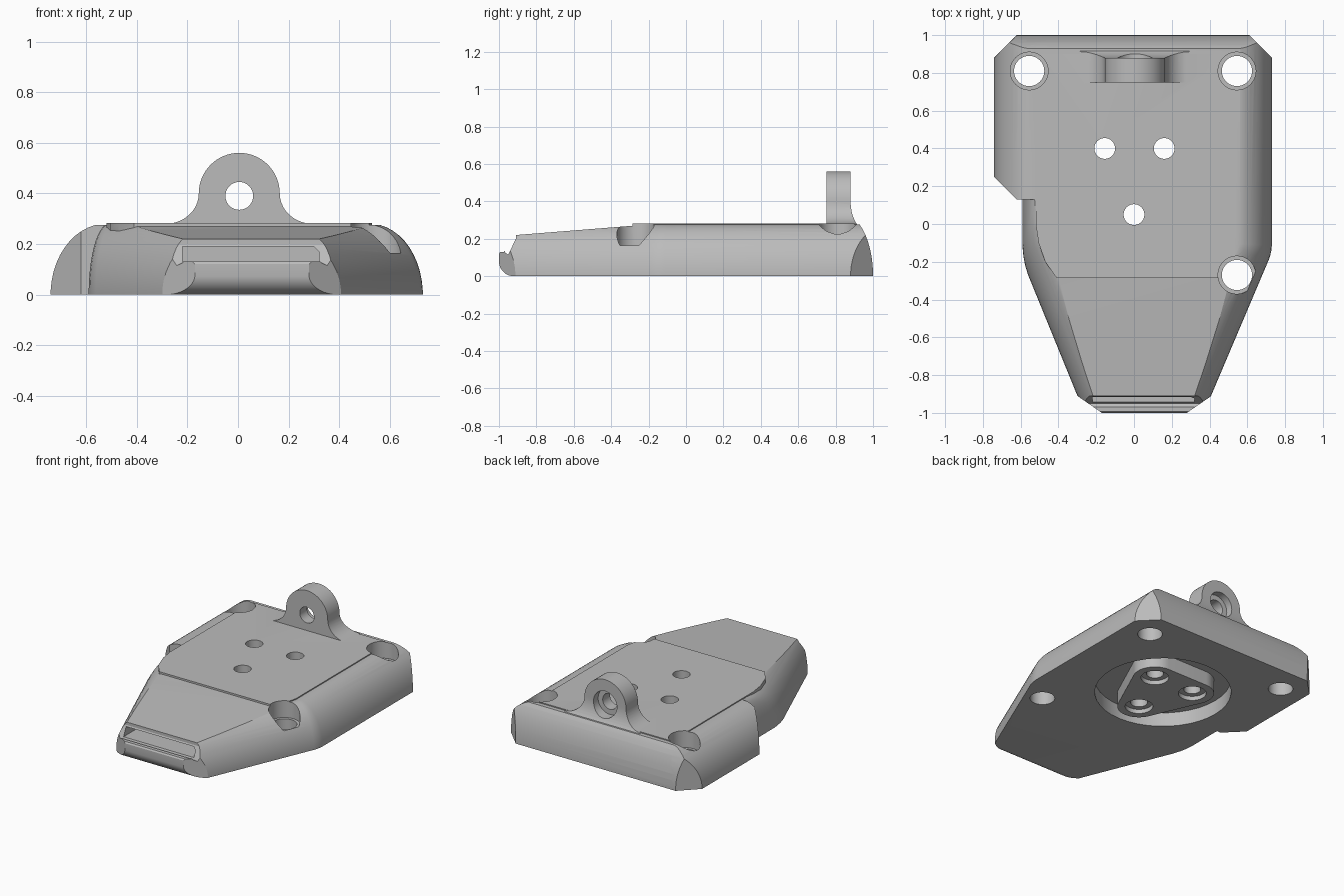
import bpy, bmesh
from math import sin, cos, pi, radians
from mathutils import Vector

if "Cube" in bpy.data.objects:
    bpy.data.objects.remove(bpy.data.objects["Cube"])

grey = bpy.data.materials.new("plain grey")
grey.use_nodes = True
grey.diffuse_color = (0.5, 0.5, 0.5, 1)
grey.node_tree.nodes["Principled BSDF"].inputs["Base Color"].default_value = (0.5, 0.5, 0.5, 1)

TOP = 0.275
SMOOTH = 12


def to_object(bm, name):
    bmesh.ops.recalc_face_normals(bm, faces=bm.faces)
    mesh = bpy.data.meshes.new(name)
    bm.to_mesh(mesh)
    bm.free()
    mesh.materials.append(grey)
    ob = bpy.data.objects.new(name, mesh)
    bpy.context.collection.objects.link(ob)
    return ob


def prism(name, points, place, low, high):
    """Extrude a 2D outline; place(u, v, w) maps it into space."""
    bm = bmesh.new()
    face = bm.faces.new([bm.verts.new(place(u, v, low)) for u, v in points])
    new = bmesh.ops.extrude_face_region(bm, geom=[face])["geom"]
    shift = Vector(place(0, 0, high)) - Vector(place(0, 0, low))
    bmesh.ops.translate(bm, vec=shift, verts=[g for g in new if isinstance(g, bmesh.types.BMVert)])
    return to_object(bm, name)


def along_z(u, v, w):
    return (u, v, w)


def along_y(u, v, w):
    return (u, w, v)


def along_x(u, v, w):
    return (w, u, v)


def arc(cx, cy, rx, ry, start, end, n=16):
    return [(cx + rx * cos(radians(start + (end - start) * i / n)),
             cy + ry * sin(radians(start + (end - start) * i / n))) for i in range(n + 1)]


def disc(x, y, r):
    return arc(x, y, r, r, 0, 360, 40)[:-1]


def combine(target, tool, operation):
    mod = target.modifiers.new("combine", 'BOOLEAN')
    mod.operation = operation
    mod.solver = 'EXACT'
    mod.object = tool
    bpy.context.view_layer.objects.active = target
    bpy.ops.object.modifier_apply(modifier=mod.name)
    bpy.data.objects.remove(tool)


def block(x0, x1, y0, y1):
    bm = bmesh.new()
    bmesh.ops.create_cube(bm, size=1)
    for v in bm.verts:
        v.co = (x1 if v.co.x > 0 else x0, y1 if v.co.y > 0 else y0, TOP if v.co.z > 0 else 0)
    return bm


def clip(bm, point, normal):
    geom = bm.verts[:] + bm.edges[:] + bm.faces[:]
    bmesh.ops.bisect_plane(bm, geom=geom, dist=1e-5, plane_co=point, plane_no=normal, clear_outer=True)
    rim = [e for e in bm.edges if e.is_boundary]
    if rim:
        bmesh.ops.holes_fill(bm, edges=rim, sides=0)


def round_side(bm, x, y, angle, a, b):
    """Shave a wall to an elliptical section of width a and height b."""
    nx, ny = cos(radians(angle)), sin(radians(angle))
    for i in range(SMOOTH):
        t = i / SMOOTH * pi / 2
        inset = a * (1 - cos(t))
        clip(bm, (x - nx * inset, y - ny * inset, b * sin(t)),
             (nx * cos(t) / a, ny * cos(t) / a, sin(t) / b))


# main body: a block shaved by rounded walls, sloped at the front
bm = block(-0.59, 0.73, -1, 1)
round_side(bm, 0, 1, 90, 0.16, 0.33)
for i in range(5):
    turn = radians(-23 * i / 4)
    round_side(bm, 0.48 + 0.25 * cos(turn), -0.10 + 0.25 * sin(turn), -23 * i / 4, 0.21, 0.28)
    turn = radians(180 + 22.2 * i / 4)
    round_side(bm, -0.09 + 0.5 * cos(turn), -0.10 + 0.5 * sin(turn), 180 + 22.2 * i / 4,
               0.08 + 0.03 * i, 0.28)
clip(bm, (0.73, 0.88, 0), (1, 1, 0))
clip(bm, (0.41, -0.91, 0), (0.09, -0.13, 0))
clip(bm, (-0.30, -0.91, 0), (-0.09, -0.13, 0))
clip(bm, (0, -0.28, 0.27), (0, -0.05, 0.63))
for i in range(1, 8):
    t = i / 8 * pi / 2
    clip(bm, (0, -0.92 - 0.08 * cos(t), 0.08 - 0.08 * sin(t)), (0, -cos(t), -sin(t)))
body = to_object(bm, "mount_body")

# wide ear on the right rear side
bm = block(-0.74, -0.45, 0.13, 1)
round_side(bm, 0, 1, 90, 0.16, 0.33)
round_side(bm, -0.74, 0, 180, 0.22, 0.28)
clip(bm, (-0.74, 0.88, 0), (-1, 1, 0))
clip(bm, (-0.74, 0.25, 0), (-1, -1, 0))
combine(body, to_object(bm, "side_ear"), 'UNION')

# slightly raised top plate
plate = [(-0.52, 0.90), (-0.52, 0.0), (-0.505, -0.10), (-0.47, -0.20), (-0.41, -0.285),
         (0.45, -0.285), (0.50, -0.25), (0.53, -0.12), (0.53, 0.90)]
combine(body, prism("top_plate", plate, along_z, 0.2, 0.282), 'UNION')

# lug with flared foot and a blended back
front = [(0.295, 0.2)] + arc(0.295, 0.40, 0.13, 0.12, 270, 180, 10)
front += arc(0.005, 0.40, 0.16, 0.16, 0, 180, 32)[1:-1]
front += arc(-0.285, 0.40, 0.13, 0.12, 0, -90, 10) + [(-0.285, 0.2)]
lug = prism("rear_lug", front, along_y, 0.75, 1.0)
side = [(0.70, 0.1), (0.70, 0.7), (0.88, 0.7)] + arc(0.99, 0.40, 0.11, 0.17, 180, 236, 10)
side += [(0.94, 0.2), (0.94, 0.1)]
combine(lug, prism("lug_side", side, along_x, -0.5, 0.5), 'INTERSECT')
combine(body, lug, 'UNION')
combine(body, prism("lug_hole", disc(0.005, 0.39, 0.055), along_y, 0.6, 1.2), 'DIFFERENCE')
combine(body, prism("lug_counterbore", disc(0.005, 0.39, 0.09), along_y, 0.83, 1.2), 'DIFFERENCE')

# nose: stepped lower lip and the slot above it
step = [(-1.1, 0.4), (-0.91, 0.4), (-0.91, 0.20), (-0.95, 0.115), (-0.965, 0.125),
        (-0.975, 0.14), (-0.99, 0.135), (-1.0, 0.12), (-1.1, 0.12)]
combine(body, prism("nose_step", step, along_x, -0.6, 0.6), 'DIFFERENCE')
slot = [(-0.22, 0.13), (0.32, 0.13), (0.32, 0.17), (0.30, 0.19), (-0.22, 0.19)]
combine(body, prism("nose_slot", slot, along_y, -1.1, -0.80), 'DIFFERENCE')

# counterbored corner holes
for x, y in ((-0.555, 0.81), (0.545, 0.81), (0.545, -0.27)):
    combine(body, prism("corner_hole", disc(x, y, 0.08), along_z, -0.1, 0.5), 'DIFFERENCE')
    combine(body, prism("corner_counterbore", disc(x, y, 0.1), along_z, 0.165, 0.5), 'DIFFERENCE')

# round recess underneath, leaving a three-lobed island
screws = ((0.16, 0.40), (-0.155, 0.40), (0.0, 0.05))
recess = prism("under_recess", disc(0, 0.29, 0.44), along_z, -0.1, 0.1)
island = (arc(*screws[0], 0.14, 0.14, -27, 90) + arc(*screws[1], 0.14, 0.14, 90, 207)
          + arc(*screws[2], 0.14, 0.14, 207, 333))
combine(recess, prism("island", island, along_z, -0.2, 0.2), 'DIFFERENCE')
combine(body, recess, 'DIFFERENCE')
for x, y in screws:
    combine(body, prism("screw_hole", disc(x, y, 0.055), along_z, -0.1, 0.5), 'DIFFERENCE')
    combine(body, prism("screw_seat", disc(x, y, 0.09), along_z, -0.1, 0.03), 'DIFFERENCE')

bpy.ops.object.select_all(action='DESELECT')
body.select_set(True)
bpy.context.view_layer.objects.active = body
bpy.ops.object.shade_smooth_by_angle(angle=radians(25))
